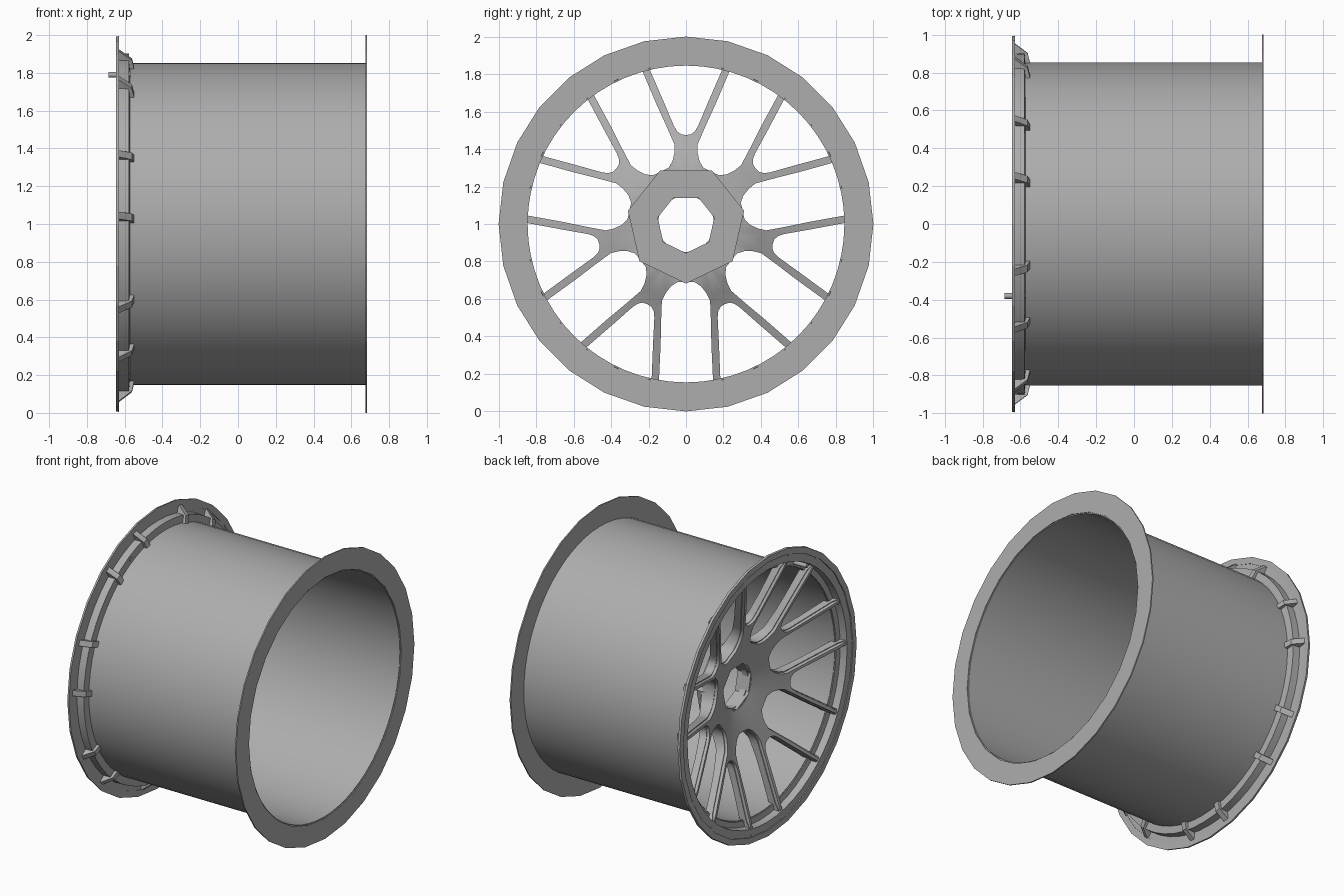
import bpy, bmesh
from math import sin, cos, pi, hypot
from mathutils import Vector

if "Cube" in bpy.data.objects:
    bpy.data.objects.remove(bpy.data.objects["Cube"])

SPOKES = 7
metal = bpy.data.materials.new("dark_metal")
metal.diffuse_color = (0.42, 0.42, 0.42, 1)
metal.use_nodes = True
metal.node_tree.nodes["Principled BSDF"].inputs["Base Color"].default_value = metal.diffuse_color


def finish(bm, name, angle=35):
    bmesh.ops.recalc_face_normals(bm, faces=bm.faces[:])
    me = bpy.data.meshes.new(name)
    bm.to_mesh(me)
    bm.free()
    me.materials.append(metal)
    ob = bpy.data.objects.new(name, me)
    bpy.context.collection.objects.link(ob)
    bpy.ops.object.select_all(action='DESELECT')
    ob.select_set(True)
    bpy.context.view_layer.objects.active = ob
    bpy.ops.object.shade_smooth_by_angle(angle=angle * pi / 180)
    return ob


def revolve(name, profile, n, angle=35, turn=0):
    """Closed (x, radius) profile turned round the wheel axis at z = 1."""
    bm = bmesh.new()
    rings = []
    for k in range(n):
        a = 2 * pi * k / n + turn
        rings.append([bm.verts.new((x, r * sin(a), 1 + r * cos(a))) for x, r in profile])
    m = len(profile)
    for k in range(n):
        p, q = rings[k], rings[(k + 1) % n]
        for i in range(m):
            j = (i + 1) % m
            bm.faces.new((p[i], p[j], q[j], q[i]))
    return finish(bm, name, angle)


def curve(table, r):
    """Linear interpolation of x over radius."""
    for (r0, x0), (r1, x1) in zip(table, table[1:]):
        if r <= r1:
            t = max(0, (r - r0) / (r1 - r0))
            return x0 + (x1 - x0) * t
    return table[-1][1]


# Barrel
revolve("barrel", [(-0.575, 0.853), (0.678, 0.853), (0.678, 0.845), (-0.575, 0.845)], 64)

# Rear flange
revolve("rear_flange", [(0.675, 0.854), (0.675, 1.0), (0.684, 1.0), (0.684, 0.854)], 28, 10)

# Front lip and stepped channel behind it
revolve("front_lip", [(-0.645, 0.95), (-0.645, 0.992), (-0.63, 0.995), (-0.63, 0.95)], 28, 10)
revolve("front_channel", [(-0.638, 0.893), (-0.638, 0.965), (-0.633, 0.965), (-0.630, 0.905),
                          (-0.578, 0.903), (-0.572, 0.85), (-0.582, 0.85), (-0.588, 0.888)], 56)

# Seven-sided mounting pad behind the hub
revolve("hub_pad", [(-0.40, 0.16), (-0.40, 0.305), (-0.30, 0.318), (-0.30, 0.155)],
        SPOKES, 20, pi / SPOKES)

# Dished spoke face: (inner, outer) edge pairs of half a forked spoke, as (side, radial)
half = [((.065, .135), (.134, .279)), ((.034, .146), (.093, .300)), ((0, .15), (.072, .335)),
        ((0, .28), (.062, .38)), ((0, .40), (.062, .425)), ((0, .475), (.078, .462)),
        ((.025, .478), (.088, .485)), ((.046, .493), (.098, .508)), ((.064, .522), (.115, .546)),
        ((.118, .65), (.157, .638)), ((.195, .828), (.232, .814)),
        ((.217, .877), (.254, .866)), ((.238, .925), (.275, .914))]
FRONT = [(.14, -.395), (.22, -.425), (.45, -.495), (.65, -.56), (.85, -.622), (.95, -.643)]
BACK = [(.14, -.335), (.31, -.335), (.42, -.40), (.55, -.455), (.75, -.525), (.905, -.562), (.94, -.63)]
LEDGE = 0.02   # depth of the step along the spoke edges
COLS = 2

bm = bmesh.new()
for s in range(SPOKES):
    a = 2 * pi * s / SPOKES
    for side in (1, -1):
        rows = []
        for p, q in half:
            row = []
            for c in range(COLS + 1):
                v = Vector(p).lerp(Vector(q), c / COLS)
                t, r = v.x * side, v.y
                y, z = t * cos(a) + r * sin(a), r * cos(a) - t * sin(a)
                row.append(bm.verts.new((curve(FRONT, hypot(y, z)), y, 1 + z)))
            rows.append(row)
        for u, w in zip(rows, rows[1:]):
            for c in range(COLS):
                bm.faces.new((u[c], u[c + 1], w[c + 1], w[c]))
bmesh.ops.remove_doubles(bm, verts=bm.verts[:], dist=0.002)
bmesh.ops.recalc_face_normals(bm, faces=bm.faces[:])
front = bm.faces[:]
back = bmesh.ops.extrude_face_region(bm, geom=front, use_keep_orig=True)
for v in back['geom']:
    if isinstance(v, bmesh.types.BMVert):
        v.co.x = curve(BACK, hypot(v.co.y, v.co.z - 1))
# Stepped edge: narrow ledge, then a steep wall up to the front face
for width in (0.006, 0.003):
    bmesh.ops.inset_region(bm, faces=front, thickness=width, use_even_offset=True)
raised = {v for f in front for v in f.verts}
for v in bm.verts:
    r = hypot(v.co.y, v.co.z - 1)
    if v in raised:
        v.co.x = curve(FRONT, r)
    elif v.co.x < curve(FRONT, r) + 0.01 and r < 0.9:
        v.co.x += LEDGE
finish(bm, "spokes_and_hub", 35)

# Valve stem
bm = bmesh.new()
bmesh.ops.create_cone(bm, cap_ends=True, segments=12, radius1=0.015, radius2=0.015, depth=0.115)
for v in bm.verts:
    v.co = (v.co.z - 0.6275, v.co.y - 0.38, 1.79 + v.co.x)
finish(bm, "valve_stem")
